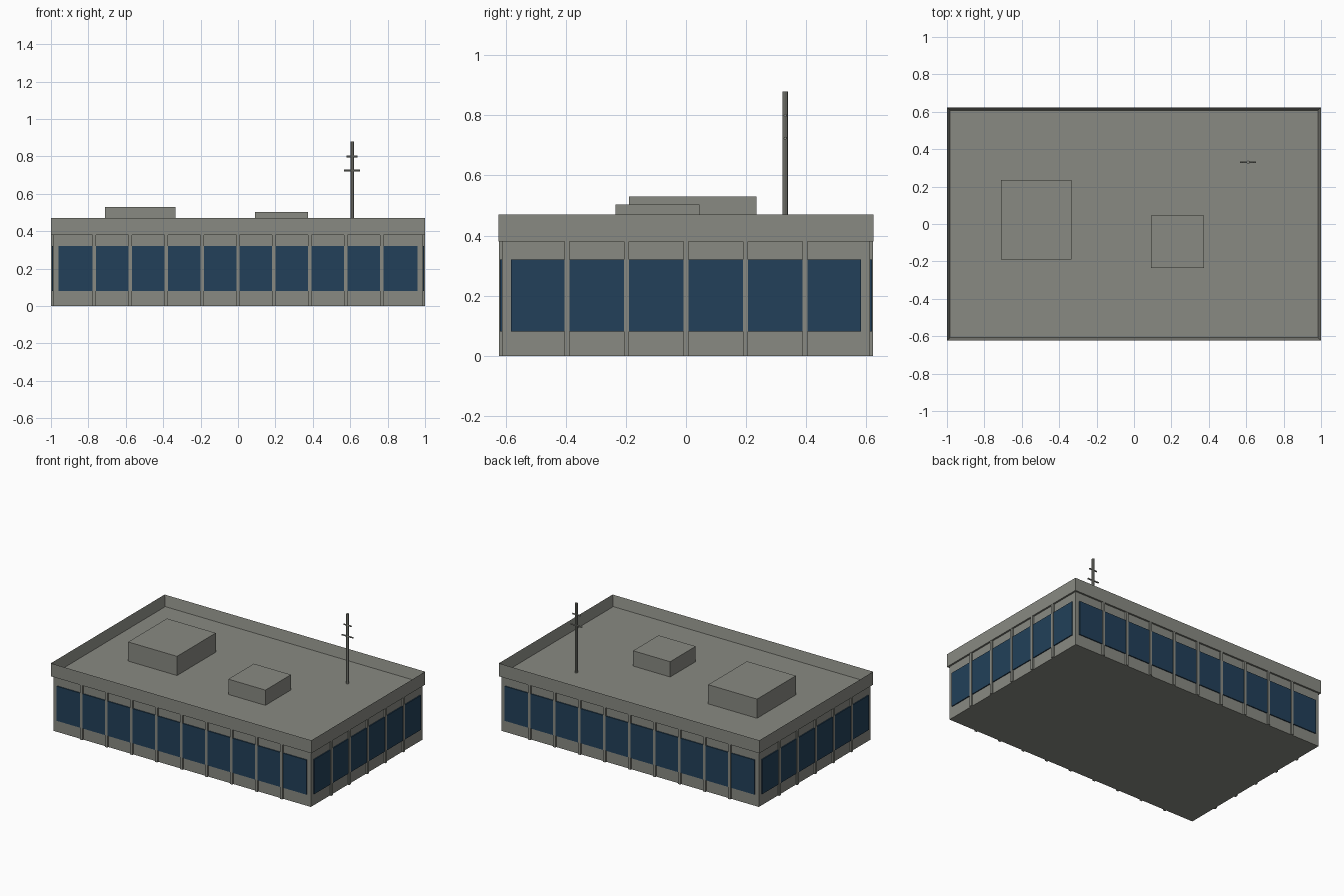
import bpy
import bmesh
from math import pi
from mathutils import Matrix, Vector

cube = bpy.data.objects.get("Cube")
if cube:
    bpy.data.objects.remove(cube, do_unlink=True)


def make_material(name, rgb):
    mat = bpy.data.materials.new(name)
    mat.use_nodes = True
    colour = (*rgb, 1.0)
    mat.diffuse_color = colour
    mat.node_tree.nodes["Principled BSDF"].inputs["Base Color"].default_value = colour
    return mat


concrete = make_material("concrete grey", (0.25, 0.255, 0.225))
glass = make_material("dark blue glass", (0.016, 0.051, 0.1))


def finish(name, bm, mat):
    mesh = bpy.data.meshes.new(name)
    bm.to_mesh(mesh)
    bm.free()
    mesh.materials.append(mat)
    obj = bpy.data.objects.new(name, mesh)
    bpy.context.collection.objects.link(obj)
    return obj


def add_box(bm, low, high):
    low, high = Vector(low), Vector(high)
    place = Matrix.Translation((low + high) / 2) @ Matrix.Diagonal((*(high - low), 1))
    return bmesh.ops.create_cube(bm, size=1, matrix=place)["verts"]


def box(name, low, high, mat=concrete):
    bm = bmesh.new()
    add_box(bm, low, high)
    return finish(name, bm, mat)


def rod(name, centre, radius, length, turn=Matrix()):
    bm = bmesh.new()
    bmesh.ops.create_cone(bm, cap_ends=True, segments=8, radius1=radius, radius2=radius,
                          depth=length, matrix=Matrix.Translation(centre) @ turn)
    return finish(name, bm, concrete)


WALL_X, WALL_Y, WALL_TOP = 0.988, 0.612, 0.38
ROOF, PARAPET_TOP = 0.397, 0.47

# Main walls
box("walls", (-WALL_X, -WALL_Y, 0), (WALL_X, WALL_Y, WALL_TOP))

# Overhanging cornice with the roof sunk inside its parapet
bm = bmesh.new()
add_box(bm, (-1, -0.624, WALL_TOP), (1, 0.624, PARAPET_TOP))
top = max(bm.faces, key=lambda f: f.calc_center_median().z)
bmesh.ops.inset_region(bm, faces=[top], thickness=0.023)
bmesh.ops.translate(bm, verts=top.verts, vec=(0, 0, ROOF - PARAPET_TOP))
finish("roof_parapet", bm, concrete)

# Glazing bands standing slightly proud of each wall
for side, tag in ((-1, "front"), (1, "back")):
    y = sorted((side * (WALL_Y - 0.01), side * 0.619))
    box(tag + "_windows", (-0.96, y[0], 0.08), (0.96, y[1], 0.32), glass)
for side, tag in ((-1, "right"), (1, "left")):
    x = sorted((side * (WALL_X - 0.01), side * 0.995))
    box(tag + "_windows", (x[0], -0.583, 0.08), (x[1], 0.583, 0.32), glass)

# Slim pilasters dividing the windows, running through to both opposite walls
HALF = 0.009
bm = bmesh.new()
for i in range(-4, 5):
    x = i * 0.192
    for side in (-1, 1):
        y = sorted((side * 0.6, side * 0.623))
        add_box(bm, (x - HALF, y[0], 0), (x + HALF, y[1], WALL_TOP))
finish("long_side_pilasters", bm, concrete)

bm = bmesh.new()
for i in range(-2, 3):
    y = i * 0.198
    for side in (-1, 1):
        x = sorted((side * 0.976, side * 0.999))
        add_box(bm, (x[0], y - HALF, 0), (x[1], y + HALF, WALL_TOP))
finish("short_side_pilasters", bm, concrete)

# Rooftop plant housings
box("large_roof_unit", (-0.71, -0.19, ROOF), (-0.335, 0.235, 0.53))
box("small_roof_unit", (0.09, -0.235, ROOF), (0.375, 0.045, 0.503))

# Antenna mast with two crossbars
MAST_X, MAST_Y = 0.61, 0.33
sideways = Matrix.Rotation(pi / 2, 4, "Y")
rod("antenna_mast", (MAST_X, MAST_Y, (ROOF + 0.88) / 2), 0.009, 0.88 - ROOF)
rod("upper_crossbar", (MAST_X, MAST_Y, 0.8), 0.005, 0.058, sideways)
rod("lower_crossbar", (MAST_X, MAST_Y, 0.724), 0.005, 0.086, sideways)
